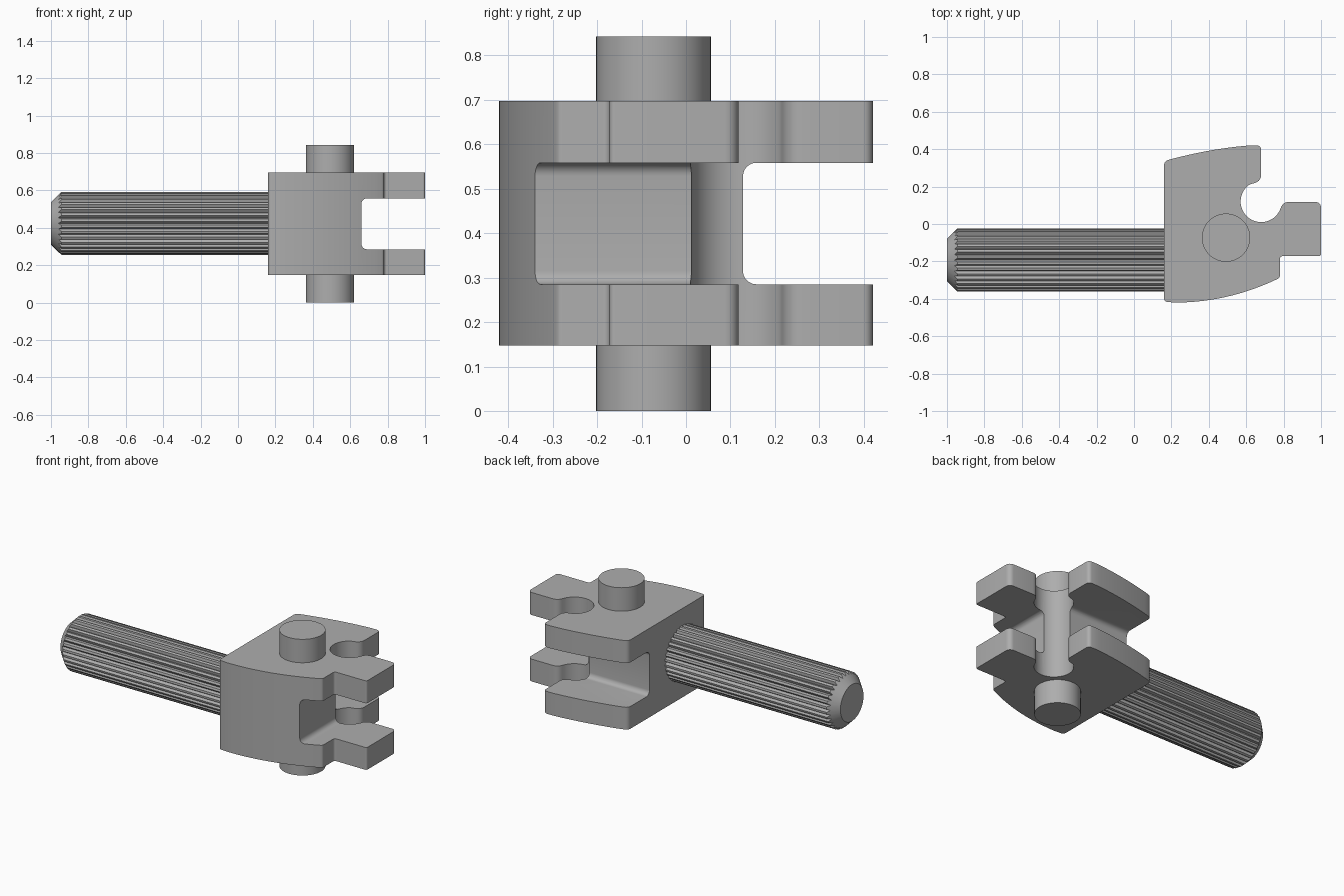
import bpy, bmesh, math
from mathutils import Vector

if "Cube" in bpy.data.objects:
    bpy.data.objects.remove(bpy.data.objects["Cube"], do_unlink=True)

grey = bpy.data.materials.new("light grey")
grey.use_nodes = True
grey.diffuse_color = (0.42, 0.42, 0.42, 1)
grey.node_tree.nodes["Principled BSDF"].inputs["Base Color"].default_value = grey.diffuse_color


def make_object(name, bm):
    bmesh.ops.recalc_face_normals(bm, faces=bm.faces)
    mesh = bpy.data.meshes.new(name)
    bm.to_mesh(mesh)
    bm.free()
    mesh.materials.append(grey)
    obj = bpy.data.objects.new(name, mesh)
    bpy.context.collection.objects.link(obj)
    return obj


def activate(obj):
    bpy.ops.object.select_all(action='DESELECT')
    obj.select_set(True)
    bpy.context.view_layer.objects.active = obj


def smooth(obj, degrees=30):
    activate(obj)
    bpy.ops.object.shade_smooth_by_angle(angle=math.radians(degrees))


def bezier(a, b, c, n):
    a, b, c = Vector(a), Vector(b), Vector(c)
    return [a * (1 - t) ** 2 + b * 2 * t * (1 - t) + c * t * t
            for t in (i / n for i in range(n + 1))]


def corner(x, y, din, dout, r):
    """Rounded corner: din and dout are the travel directions before and after."""
    p, din, dout = Vector((x, y)), Vector(din), Vector(dout)
    centre = p + r * (dout - din)
    return [centre + r * (math.sin(a) * din - math.cos(a) * dout)
            for a in (math.pi / 2 * i / 6 for i in range(7))]


def extrude(name, points, z0, z1):
    bm = bmesh.new()
    face = bm.faces.new([bm.verts.new((p[0], p[1], z0)) for p in points])
    top = bmesh.ops.extrude_face_region(bm, geom=[face])["geom"]
    bmesh.ops.translate(bm, vec=(0, 0, z1 - z0),
                        verts=[v for v in top if isinstance(v, bmesh.types.BMVert)])
    return make_object(name, bm)


def slot_cutter(name, low, high, axis):
    """Box whose two long edges on its low side along the axis are rounded."""
    bm = bmesh.new()
    bmesh.ops.create_cube(bm, size=1)
    for v in bm.verts:
        v.co = [high[i] if v.co[i] > 0 else low[i] for i in range(3)]
    edges = [e for e in bm.edges if all(abs(v.co[axis] - low[axis]) < 1e-5 for v in e.verts)
             and abs(e.verts[0].co.z - e.verts[1].co.z) < 1e-5]
    bmesh.ops.bevel(bm, geom=edges, offset=0.03, segments=6, profile=0.5, affect='EDGES')
    obj = make_object(name, bm)
    obj.hide_render = True
    return obj


# Body outline, anticlockwise from the front left corner
L, R, U, D = (-1, 0), (1, 0), (0, 1), (0, -1)
hook = [Vector((0.68 + 0.11 * math.cos(a), 0.12 + 0.11 * math.sin(a)))
        for a in (math.radians(-18 - 217 * i / 28) for i in range(29))]
outline = corner(0.16, -0.417, D, R, 0.02)
outline += bezier((0.22, -0.42), (0.50, -0.42), (0.765, -0.295), 20)
outline += bezier((0.77, -0.292), (0.78, -0.288), (0.78, -0.278), 3)
outline += corner(0.78, -0.172, U, R, 0.015)
outline += corner(1.0, -0.172, R, U, 0.012)
outline += corner(1.0, 0.118, U, L, 0.03)
outline += bezier((0.83, 0.118), (0.795, 0.118), hook[0], 6)[:-1]
outline += hook
outline += bezier((0.63, 0.215), (0.68, 0.223), (0.68, 0.265), 8)
outline += corner(0.68, 0.42, U, L, 0.022)
outline += bezier((0.62, 0.42), (0.42, 0.405), (0.195, 0.346), 16)
outline += bezier((0.19, 0.344), (0.16, 0.338), (0.16, 0.31), 6)
body = extrude("slotted_body", outline, 0.147, 0.697)

# Slots that open the middle of the body at the end and the back
cutters = [slot_cutter("end_slot_cutter", (0.66, -1, 0.285), (2, 1, 0.558), 0),
           slot_cutter("back_slot_cutter", (-1, 0.128, 0.285), (2.1, 1.1, 0.558), 1)]
for cutter in cutters:
    mod = body.modifiers.new("slot", 'BOOLEAN')
    mod.operation = 'DIFFERENCE'
    mod.solver = 'EXACT'
    mod.object = cutter
    activate(body)
    bpy.ops.object.modifier_apply(modifier=mod.name)
for cutter in cutters:
    bpy.data.objects.remove(cutter, do_unlink=True)
smooth(body)

# Round pin through the body
ring = [(0.492 + 0.129 * math.cos(a), -0.073 + 0.129 * math.sin(a))
        for a in (math.tau * i / 64 for i in range(64))]
smooth(extrude("cross_pin", ring, 0, 0.842))

# Ribbed shaft with a chamfered end
ribs, tip_r = 32, 0.113
bm = bmesh.new()
tip, shoulder, root = [], [], []
for i in range(ribs):
    for step, r in ((0, 0.153), (0.3, 0.169), (0.7, 0.169)):
        a = math.tau * (i + step) / ribs
        for loop, x, rad in ((tip, -1, tip_r), (shoulder, -1 + r - tip_r, r), (root, 0.17, r)):
            loop.append(bm.verts.new((x, -0.193 + rad * math.cos(a), 0.424 + rad * math.sin(a))))
for a, b in ((tip, shoulder), (shoulder, root)):
    for i in range(len(a)):
        j = (i + 1) % len(a)
        bm.faces.new((a[i], a[j], b[j], b[i]))
bm.faces.new(tip)
bm.faces.new(root)
smooth(make_object("ribbed_shaft", bm), 25)
